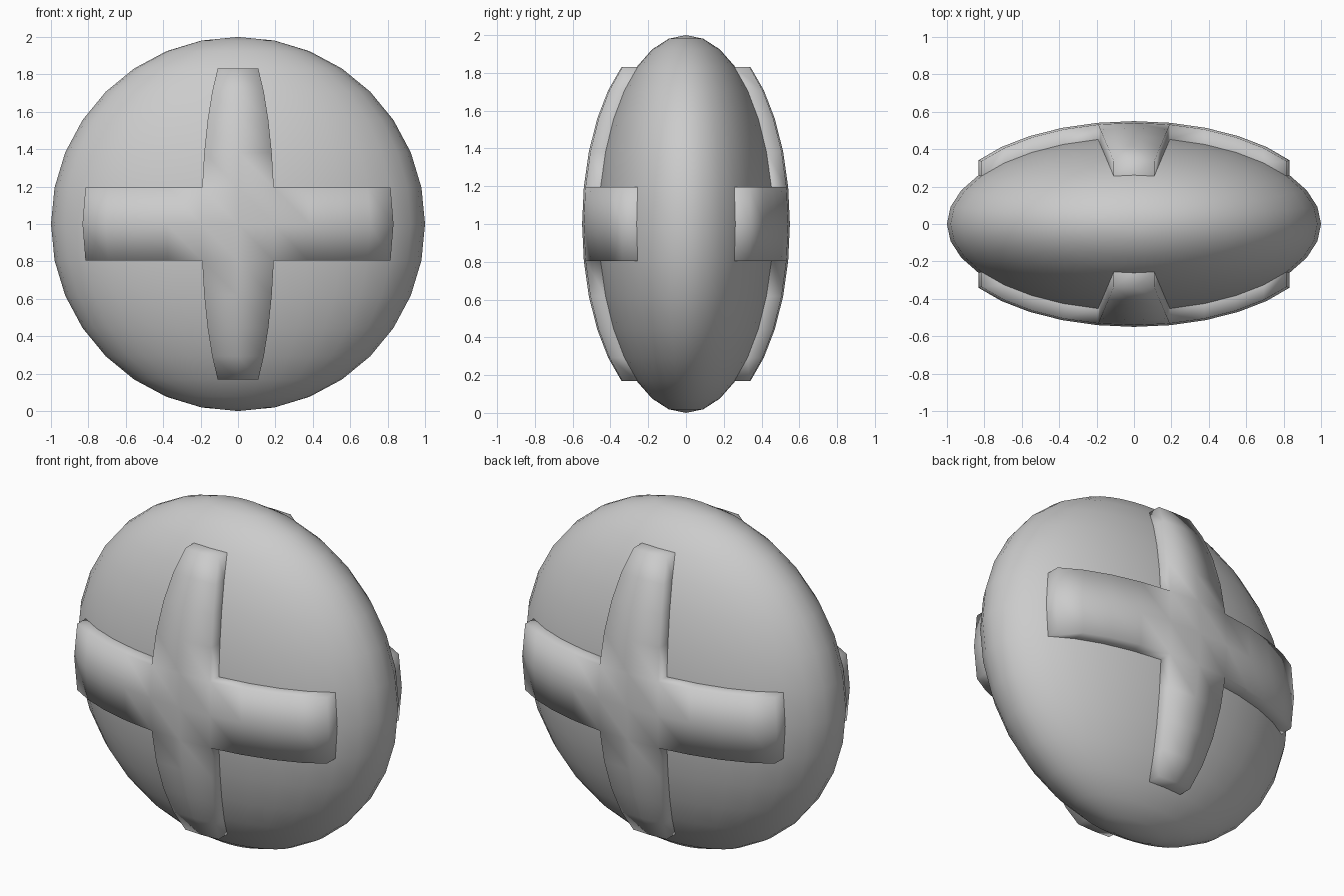
import bpy, bmesh
from math import radians, asin, atan2, degrees
from mathutils import Vector

if "Cube" in bpy.data.objects:
    bpy.data.objects.remove(bpy.data.objects["Cube"])

DEPTH = 0.47    # half thickness of the flattened body
RAISE = 0.08    # height of the raised cross
SEGMENTS, RINGS = 32, 16


def new_sphere():
    bm = bmesh.new()
    bmesh.ops.create_uvsphere(bm, u_segments=SEGMENTS, v_segments=RINGS, radius=1)
    return bm


def finish(bm, name):
    bmesh.ops.scale(bm, vec=(1, DEPTH, 1), verts=bm.verts)
    # raised layer is marked by its outward extrusion after the squash
    return bm, name


def make_object(bm, name):
    for face in bm.faces:
        face.smooth = True
    mesh = bpy.data.meshes.new(name)
    bm.to_mesh(mesh)
    bm.free()
    obj = bpy.data.objects.new(name, mesh)
    obj.location.z = 1
    bpy.context.collection.objects.link(obj)
    return obj


def in_cross(face):
    c = face.calc_center_median().normalized()
    lat = abs(degrees(asin(c.z)))
    lon = abs(degrees(atan2(c.x, abs(c.y))))
    return (lat < 11.25 and lon < 56.25) or (lon < 11.25 and lat < 56.25)


# flattened round body
bm = new_sphere()
bmesh.ops.scale(bm, vec=(1, DEPTH, 1), verts=bm.verts)
make_object(bm, "flattened_body")

# raised crosses on front and back, cut from the same surface
bm = new_sphere()
bmesh.ops.delete(bm, geom=[f for f in bm.faces if not in_cross(f)], context='FACES')
bmesh.ops.scale(bm, vec=(1, DEPTH, 1), verts=bm.verts)
result = bmesh.ops.extrude_face_region(bm, geom=bm.faces[:])
for v in result["geom"]:
    if isinstance(v, bmesh.types.BMVert):
        v.co.y += RAISE if v.co.y > 0 else -RAISE
# drop any faces left lying on the body surface
top = {f for f in result["geom"] if isinstance(f, bmesh.types.BMFace)}
walls = {f for t in top for e in t.edges for f in e.link_faces}
hidden = [f for f in bm.faces if f not in top and f not in walls]
bmesh.ops.delete(bm, geom=hidden, context='FACES')
bmesh.ops.recalc_face_normals(bm, faces=bm.faces[:])
make_object(bm, "raised_crosses")
